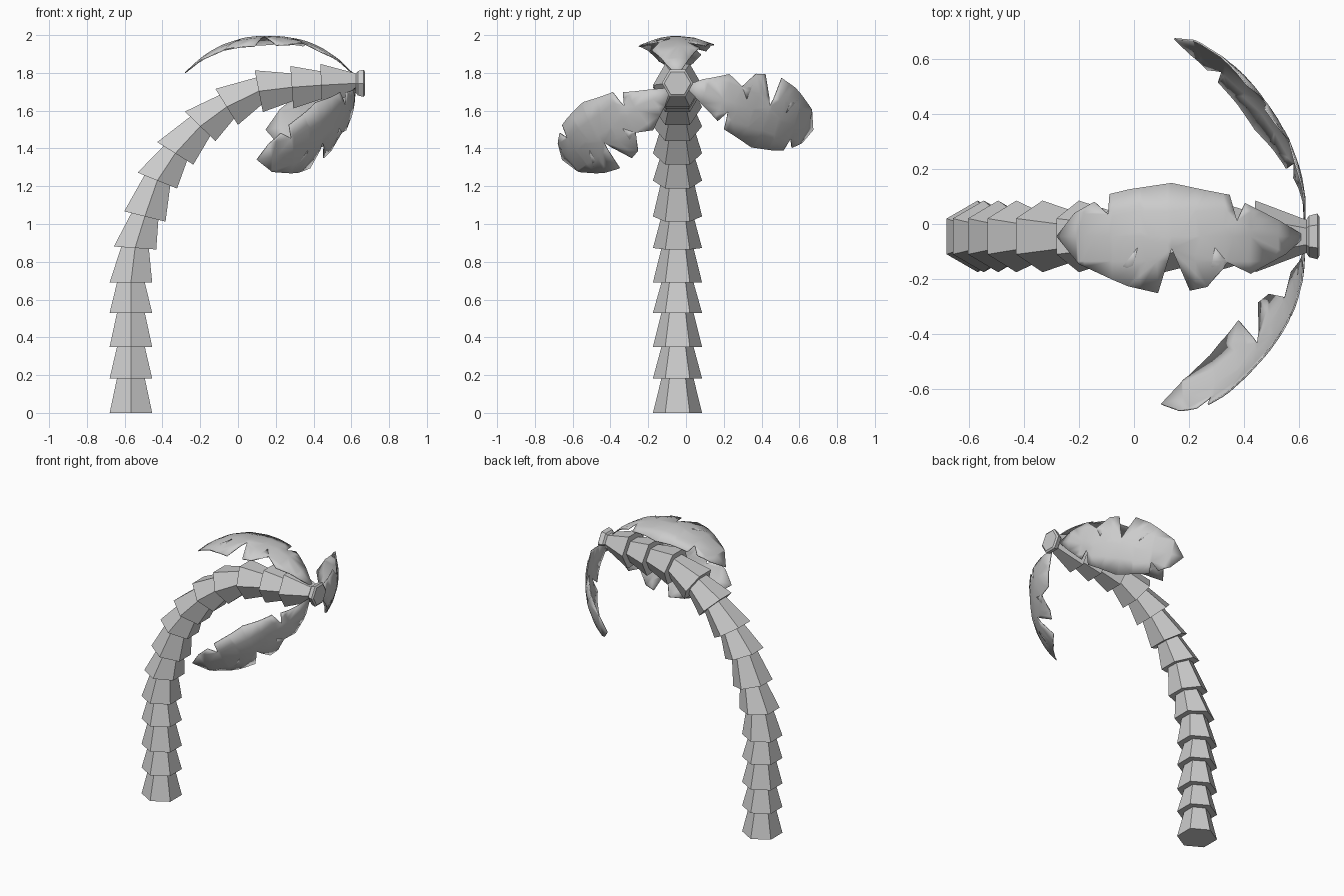
import bpy, bmesh
from math import sin, cos, pi, radians
from mathutils import Vector

if "Cube" in bpy.data.objects:
    bpy.data.objects.remove(bpy.data.objects["Cube"])

grey = bpy.data.materials.new("plain_grey")
grey.use_nodes = True
grey.diffuse_color = (0.6, 0.6, 0.6, 1)
grey.node_tree.nodes["Principled BSDF"].inputs["Base Color"].default_value = (0.6, 0.6, 0.6, 1)

MID_Y = -0.045


def finish(bm, name):
    mesh = bpy.data.meshes.new(name)
    bm.to_mesh(mesh)
    bm.free()
    mesh.materials.append(grey)
    obj = bpy.data.objects.new(name, mesh)
    bpy.context.collection.objects.link(obj)
    return obj


def hex_ring(bm, x, z, tilt, radius):
    """Six-sided ring leaning towards +x, with corners on the y axis."""
    a = radians(tilt)
    side, across = Vector((cos(a), 0, -sin(a))), Vector((0, 1, 0))
    centre = Vector((x, MID_Y, z))
    return [bm.verts.new(centre + radius * (sin(i * pi / 3) * side + cos(i * pi / 3) * across))
            for i in range(6)]


def bridge(bm, lower, upper):
    for i in range(6):
        j = (i + 1) % 6
        bm.faces.new((lower[i], lower[j], upper[j], upper[i]))


# Trunk: flared sections stacked along a bending path (x, z, lean)
path = [(-0.567, 0, 0), (-0.567, 0.183, 0), (-0.567, 0.35, 0), (-0.567, 0.53, 0),
        (-0.567, 0.69, 0), (-0.545, 0.873, 4), (-0.493, 1.04, 14), (-0.427, 1.23, 22),
        (-0.332, 1.374, 32), (-0.2, 1.517, 44), (-0.06, 1.62, 58), (0.11, 1.703, 79),
        (0.285, 1.724, 86), (0.44, 1.735, 88), (0.625, 1.745, 90)]
bm = bmesh.new()
bottom = hex_ring(bm, *path[0], 0.13)
bm.faces.new(bottom)
for here, there in zip(path, path[1:]):
    top = hex_ring(bm, *there, 0.085 if there != path[-1] else 0.06)
    bridge(bm, bottom, top)
    if there != path[-1]:
        bottom = hex_ring(bm, *there, 0.13)
        bridge(bm, top, bottom)
# Crown knob closing the end of the trunk
rim = hex_ring(bm, 0.635, 1.745, 90, 0.075)
bridge(bm, top, rim)
face = hex_ring(bm, 0.665, 1.745, 90, 0.083)
bridge(bm, rim, face)
end = hex_ring(bm, 0.673, 1.745, 90, 0.07)
bridge(bm, face, end)
bm.faces.new(end)
bmesh.ops.recalc_face_normals(bm, faces=bm.faces)
finish(bm, "trunk")

# Torn leaf outline as (distance from stem, sideways)
outline = [(0, 0), (0.073, -0.065), (0.2, -0.135), (0.284, -0.095), (0.33, -0.04),
           (0.356, -0.182), (0.42, -0.196), (0.487, -0.044), (0.535, -0.205),
           (0.644, -0.18), (0.61, -0.04), (0.7, -0.156), (0.82, -0.1), (0.9, 0),
           (0.836, 0.084), (0.765, 0.125), (0.716, 0.08), (0.71, 0.153), (0.64, 0.17),
           (0.487, 0.193), (0.364, 0.167), (0.276, 0.15), (0.25, 0.055), (0.22, 0.12),
           (0.1, 0.06)]


def leaf(name, angle, pitch, length, bulge):
    bm = bmesh.new()
    bm.faces.new([bm.verts.new((u, w, 0)) for u, w in outline])
    bmesh.ops.triangulate(bm, faces=bm.faces[:])
    # Cut the flat leaf so that it can bend
    cuts = [((0, w, 0), (0, 1, 0)) for w in (-0.09, 0, 0.09)]
    cuts += [((0.1 * i, 0, 0), (1, 0, 0)) for i in range(1, 9)]
    for co, no in cuts:
        bmesh.ops.bisect_plane(bm, geom=bm.verts[:] + bm.edges[:] + bm.faces[:],
                               dist=0.0001, plane_co=co, plane_no=no)
    # Bend it into an arch and swing it round the trunk end
    a, p = radians(angle), radians(pitch)
    out, wide, fwd = Vector((0, cos(a), sin(a))), Vector((0, sin(a), -cos(a))), Vector((1, 0, 0))
    along, lift = sin(p) * out - cos(p) * fwd, cos(p) * out + sin(p) * fwd
    base = Vector((0.62, MID_Y, 1.745)) + 0.04 * out
    for v in bm.verts:
        s, w = v.co.x / 0.9, v.co.y
        height = bulge * (1 - abs(2 * s - 1) ** 2.4) - 1.2 * w * w
        v.co = base + s * length * along + w * wide + height * lift
    obj = finish(bm, name)
    skin = obj.modifiers.new("thickness", "SOLIDIFY")
    skin.thickness, skin.offset = 0.006, 0
    bpy.ops.object.select_all(action="DESELECT")
    obj.select_set(True)
    bpy.context.view_layer.objects.active = obj
    bpy.ops.object.shade_smooth_by_angle(angle=radians(40))


leaf("top_leaf", 90, 1, 0.9, 0.2)
leaf("left_leaf", -19, 56.6, 0.86, 0.135)
leaf("right_leaf", 213.6, 53, 0.865, 0.14)
